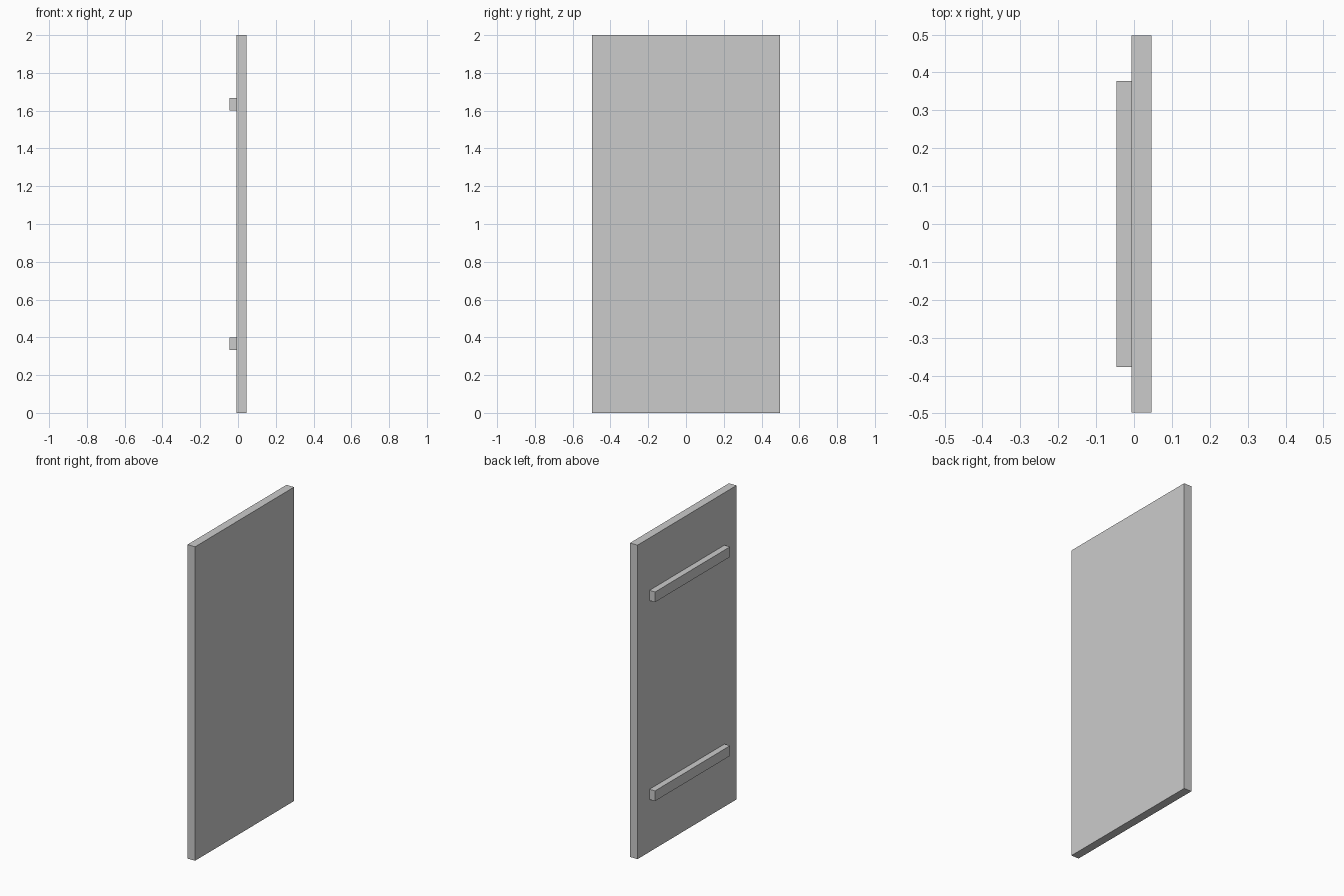
import bpy

if "Cube" in bpy.data.objects:
    bpy.data.objects.remove(bpy.data.objects["Cube"])


def box(name, x, y, z):
    """Add a box spanning the given (min, max) ranges."""
    spans = (x, y, z)
    bpy.ops.mesh.primitive_cube_add(size=1, location=[(a + b) / 2 for a, b in spans])
    obj = bpy.context.object
    obj.name = name
    obj.scale = [b - a for a, b in spans]
    bpy.ops.object.transform_apply(location=False, rotation=False, scale=True)
    return obj


# Upright flat panel
box("panel", (-0.007, 0.046), (-0.498, 0.498), (0, 2))

# Two horizontal battens on the back face
for name, z in (("lower_batten", 0.334), ("upper_batten", 1.601)):
    box(name, (-0.046, -0.007), (-0.377, 0.377), (z, z + 0.065))
